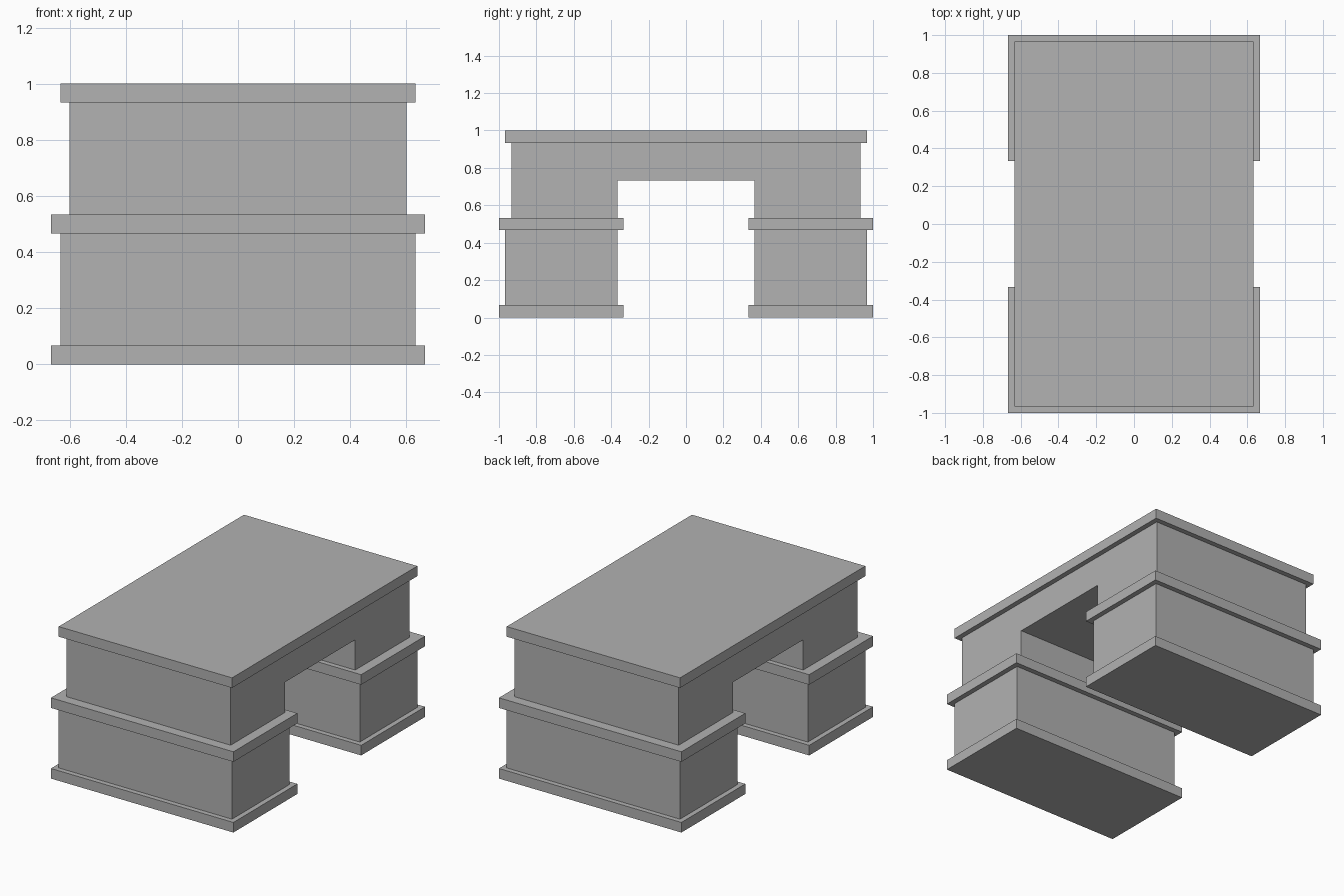
import bpy
import bmesh

old = bpy.data.objects.get("Cube")
if old:
    bpy.data.objects.remove(old, do_unlink=True)

# Single stone grey
STONE = (0.445, 0.445, 0.445, 1.0)
stone = bpy.data.materials.new("stone_grey")
stone.use_nodes = True
stone.diffuse_color = STONE
stone.node_tree.nodes["Principled BSDF"].inputs["Base Color"].default_value = STONE


def extrude_profile(name, profile, half_width):
    """Extrude a closed (y, z) outline across x, centred on x = 0."""
    bm = bmesh.new()
    face = bm.faces.new([bm.verts.new((-half_width, y, z)) for y, z in profile])
    result = bmesh.ops.extrude_face_region(bm, geom=[face])
    moved = [v for v in result["geom"] if isinstance(v, bmesh.types.BMVert)]
    bmesh.ops.translate(bm, verts=moved, vec=(2 * half_width, 0, 0))
    bmesh.ops.recalc_face_normals(bm, faces=bm.faces)
    mesh = bpy.data.meshes.new(name)
    bm.to_mesh(mesh)
    bm.free()
    mesh.materials.append(stone)
    obj = bpy.data.objects.new(name, mesh)
    bpy.context.collection.objects.link(obj)
    return obj


def block(name, half_width, y0, y1, z0, z1):
    return extrude_profile(name, [(y0, z0), (y1, z0), (y1, z1), (y0, z1)], half_width)


STEP = 1 / 30                 # overhang of every ledge
HALF = 20 * STEP              # half width of the widest ledges
INNER = 10 * STEP             # inner edge of the pier ledges
FOOT, BAND, BAND_TOP = 2 * STEP, 14 * STEP, 16 * STEP
SOFFIT, CAP = 22 * STEP, 28 * STEP

# Two piers: plinth, body and middle ledge
for label, side in (("front", -1), ("back", 1)):
    block(label + "_plinth", HALF, side * INNER, side, 0, FOOT)
    block(label + "_pier", HALF - STEP, side * (INNER + STEP), side * (1 - STEP), FOOT, BAND)
    block(label + "_ledge", HALF, side * INNER, side, BAND, BAND_TOP)

# Upper storey bridging the piers, with the passage cut into its outline
outer, gap = 1 - 2 * STEP, INNER + STEP
half_outline = [(outer, CAP), (outer, BAND_TOP), (gap, BAND_TOP), (gap, SOFFIT)]
outline = half_outline + [(-y, z) for y, z in reversed(half_outline)]
extrude_profile("bridge", outline, HALF - 2 * STEP)

# Flat roof slab
block("roof_slab", HALF - STEP, -(1 - STEP), 1 - STEP, CAP, 1)
